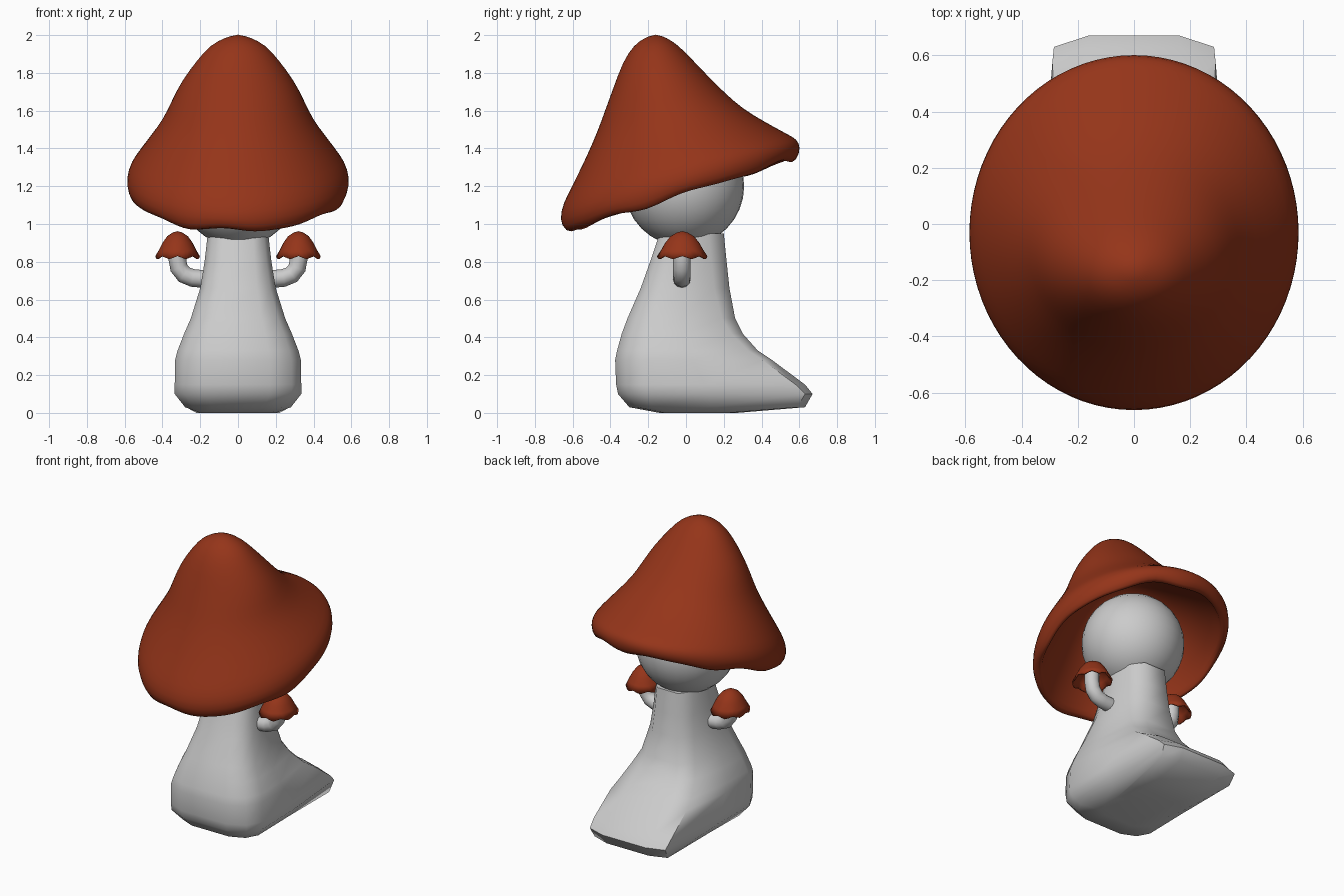
import bpy, bmesh, math
from mathutils import Vector

if "Cube" in bpy.data.objects:
    bpy.data.objects.remove(bpy.data.objects["Cube"])

red = bpy.data.materials.new("cap_red")
red.diffuse_color = (0.30, 0.035, 0.01, 1)
red.use_nodes = True
red.node_tree.nodes["Principled BSDF"].inputs["Base Color"].default_value = red.diffuse_color


def loft(name, rings, mat=None, top=None, end=None, subsurf=0, angle=180):
    """Join closed rings of points; each end gets a tip point or a flat face."""
    bm = bmesh.new()
    loops = [[bm.verts.new(p) for p in r] for r in rings]
    n = len(loops[0])
    for a, b in zip(loops, loops[1:]):
        for i in range(n):
            bm.faces.new((a[i], a[(i + 1) % n], b[(i + 1) % n], b[i]))
    for loop, tip in ((loops[0], top), (loops[-1], end)):
        if tip:
            t = bm.verts.new(tip)
            for i in range(n):
                bm.faces.new((loop[i], loop[(i + 1) % n], t))
        else:
            bm.faces.new(loop)
    bmesh.ops.recalc_face_normals(bm, faces=bm.faces)
    me = bpy.data.meshes.new(name)
    bm.to_mesh(me)
    bm.free()
    ob = bpy.data.objects.new(name, me)
    bpy.context.collection.objects.link(ob)
    if mat:
        me.materials.append(mat)
    if subsurf:
        m = ob.modifiers.new("smooth", "SUBSURF")
        m.levels = m.render_levels = subsurf
    bpy.ops.object.select_all(action='DESELECT')
    bpy.context.view_layer.objects.active = ob
    ob.select_set(True)
    if angle < 180:
        bpy.ops.object.shade_smooth_by_angle(angle=math.radians(angle))
    else:
        bpy.ops.object.shade_smooth()
    return ob


def tilted_ring(yf, zf, yb, zb, w, n=40, wave=0.0):
    """Ellipse through a front point and a back point, with an uneven edge."""
    pts = []
    for i in range(n):
        a = 2 * math.pi * i / n
        t = math.sin(a)
        dz = wave * (math.sin(7 * a + 0.6) + 0.6 * math.sin(11 * a + 2))
        pts.append(((w * math.cos(a)),
                    (yf + yb) / 2 + (yb - yf) / 2 * t,
                    (zf + zb) / 2 + (zb - zf) / 2 * t + dz))
    return pts


# Large tilted cap: outside from crown to rim, then the hollow inside
outer = [(-.215, 1.988, -.105, 1.988, .065), (-.275, 1.95, -.045, 1.95, .145),
         (-.335, 1.86, .025, 1.88, .215), (-.385, 1.72, .11, 1.79, .30),
         (-.43, 1.6, .20, 1.70, .352), (-.465, 1.5, .30, 1.61, .395),
         (-.53, 1.35, .42, 1.54, .475), (-.61, 1.19, .54, 1.475, .558),
         (-.652, 1.11, .59, 1.45, .582), (-.674, 1.02, .61, 1.405, .594)]
rim = [(-.64, .955, .59, 1.345, .57), (-.595, .965, .545, 1.335, .54)]
inner = [(-.585, 1.04, .53, 1.39, .53), (-.50, 1.2, .42, 1.44, .45),
         (-.41, 1.42, .25, 1.54, .35), (-.30, 1.62, .06, 1.64, .20)]
loft("large_cap",
     [tilted_ring(*r) for r in outer]
     + [tilted_ring(*r, wave=.012) for r in rim]
     + [tilted_ring(*r) for r in inner],
     red, top=(0, -.16, 2.004), end=(0, -.13, 1.70), subsurf=1)

# Head
bpy.ops.mesh.primitive_uv_sphere_add(segments=32, ring_count=16, radius=.318,
                                     location=(0, -.01, 1.2))
bpy.context.object.name = "head"
bpy.ops.object.shade_smooth()

# Body with a wide flat tail: z, front y, back y, front width, back width, corners
body = [(0, -.14, .27, .20, .22, .08, .05), (.03, -.30, .63, .28, .275, .12, .04),
        (.10, -.36, .67, .335, .285, .15, .04), (.15, -.37, .63, .335, .29, .15, .05),
        (.28, -.375, .455, .333, .285, .16, .05), (.33, -.365, .38, .32, .27, .16, .05),
        (.42, -.34, .30, .285, .235, .15, .06), (.50, -.31, .26, .25, .20, .14, .07),
        (.66, -.24, .23, .20, .165, .12, .08), (.80, -.19, .215, .177, .15, .11, .08),
        (.95, -.14, .20, .160, .14, .10, .08)]
rings = []
for z, yf, yb, wf, wb, cf, cb in body:
    half = [(.5 * wf, yf), (.85 * wf, yf + .35 * cf), (wf, yf + cf),
            (.98 * wf, (yf + cf) * .6 + (yb - cb) * .4), (wb, yb - cb), (.57 * wb, yb)]
    rings.append([(x, y, z) for x, y in half] + [(-x, y, z) for x, y in reversed(half)])
loft("body", rings, angle=60)

# Arms with a small cap each
arm_path = [Vector(p) for p in ((.17, -.022, .708), (.24, -.022, .714), (.285, -.022, .732),
                                (.313, -.022, .768), (.322, -.022, .82), (.322, -.022, .90))]
small = [(.025, .955), (.055, .935), (.08, .90), (.10, .86), (.118, .822),
         (.108, .822), (.09, .855), (.065, .89)]
for side, s in (("right", 1), ("left", -1)):
    rings = []
    for i, p in enumerate(arm_path):
        d = (arm_path[min(i + 1, 5)] - arm_path[max(i - 1, 0)]).normalized()
        u = Vector((-d.z, 0, d.x))
        ring = []
        for k in range(12):
            a = math.tau * k / 12
            q = p + .047 * (math.cos(a) * u + math.sin(a) * Vector((0, 1, 0)))
            ring.append((s * q.x, q.y, q.z))
        rings.append(ring)
    loft("arm_" + side, rings, angle=60)

    rings = []
    for j, (r, z) in enumerate(small):
        ripple = .008 if j in (4, 5) else 0
        rings.append([(s * (.32 + r * math.cos(a)), -.02 + 1.13 * r * math.sin(a),
                       z + ripple * math.cos(8 * a))
                      for a in (math.tau * k / 32 for k in range(32))])
    loft("small_cap_" + side, rings, red, top=(s * .32, -.02, .962), end=(s * .32, -.02, .91))
